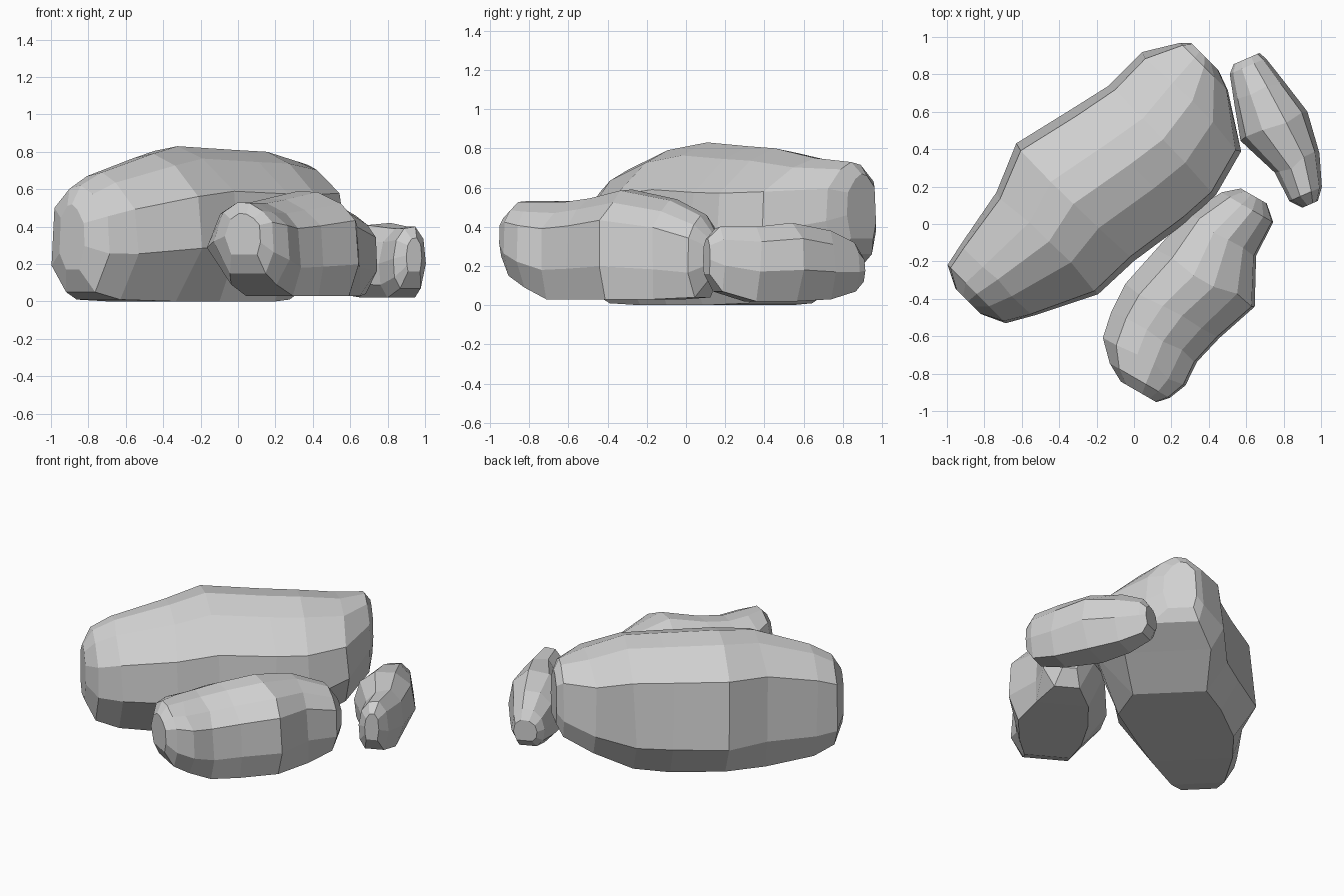
import bpy, bmesh, math, random
from mathutils import Vector

random.seed(4)
default = bpy.data.objects.get("Cube")
if default:
    bpy.data.objects.remove(default, do_unlink=True)

# One plain stone colour
stone = bpy.data.materials.new("grey_stone")
stone.use_nodes = True
stone_colour = (0.63, 0.63, 0.63, 1)
stone.diffuse_color = stone_colour
stone.node_tree.nodes["Principled BSDF"].inputs["Base Color"].default_value = stone_colour


def boulder(name, heading, profile, stations, chip):
    """Loft a cross-section along a heading. The profile runs over the top from
    the right side to the left as across (-1 to 1) and height (0 to 1). Each
    station gives distance along, left edge, right edge, bottom height,
    top height, and the left and right edges of the underside."""
    along = Vector((math.cos(heading), math.sin(heading), 0))
    across = Vector((along.y, -along.x, 0))
    bm = bmesh.new()
    rings = []
    for index, station in enumerate(stations):
        distance, left, right, bottom, top, base_left, base_right = station
        middle, half = (left + right) / 2, (right - left) / 2
        inner = 1 < index < len(stations) - 2
        outline = [(base_left, 0), (base_right, 0)]
        outline += [(middle + u * half, v) for u, v in profile]
        ring = []
        for side, v in outline:
            # Chip the upper corners a little so that the facets are uneven
            slide = random.uniform(-chip, chip) if inner and v > .5 else 0
            point = along * (distance + slide) + across * side
            point.z = bottom + v * (top - bottom)
            ring.append(bm.verts.new(point))
        rings.append(ring)
    count = len(rings[0])
    for near, far in zip(rings, rings[1:]):
        for i in range(count):
            j = (i + 1) % count
            bm.faces.new((near[i], near[j], far[j], far[i]))
    bm.faces.new(rings[0])
    bm.faces.new(rings[-1])
    bmesh.ops.recalc_face_normals(bm, faces=bm.faces)
    mesh = bpy.data.meshes.new(name)
    bm.to_mesh(mesh)
    bm.free()
    mesh.materials.append(stone)
    rock = bpy.data.objects.new(name, mesh)
    bpy.context.collection.objects.link(rock)


# Long boulder: steep walls, broad shoulders, undercut back end
large_profile = [(1, .36), (.93, .71), (.42, .92), (0, 1),
                 (-.38, .97), (-.9, .79), (-1, .25)]
boulder("large_boulder", math.radians(45), large_profile, [
    (-.92, -.43, -.24, .17, .52, -.38, -.28),
    (-.86, -.55, -.11, .05, .62, -.44, -.22),
    (-.72, -.58, -.03, .01, .69, -.5, -.17),
    (-.4, -.64, .13, 0, .79, -.58, -.07),
    (-.14, -.75, .14, 0, .83, -.61, 0),
    (.2, -.67, .19, 0, .81, -.56, .08),
    (.42, -.62, .2, .01, .8, -.49, -.03),
    (.68, -.62, .13, .16, .75, -.54, 0),
    (.86, -.51, -.15, .26, .73, -.48, -.18),
    (.9, -.47, -.26, .34, .67, -.45, -.29)], .02)

# Middle boulder: steep right wall, undercut left side and front end
medium_profile = [(1, .3), (.95, .72), (.62, .88), (.2, .99),
                  (-.2, 1), (-.68, .86), (-1, .45)]
boulder("medium_boulder", math.radians(60), medium_profile, [
    (-.765, .36, .58, .25, .47, .4, .56),
    (-.71, .26, .63, .15, .53, .36, .58),
    (-.61, .16, .67, .09, .53, .31, .59),
    (-.47, .13, .66, .03, .53, .32, .61),
    (-.3, .12, .7, .03, .55, .28, .67),
    (-.06, .17, .78, .03, .59, .28, .72),
    (.18, .22, .65, .03, .54, .32, .65),
    (.38, .32, .64, .04, .46, .41, .57),
    (.45, .4, .56, .14, .36, .44, .53)], .02)

# Small stone, with blunt ends
small_profile = [(.93, .18), (1, .48), (.82, .78), (.33, .97),
                 (-.35, 1), (-.85, .8), (-1, .4)]
boulder("small_stone", math.atan2(-.917, .4), small_profile, [
    (-.57, -.98, -.83, .12, .26, -.96, -.86),
    (-.53, -1, -.79, .07, .32, -.95, -.84),
    (-.38, -1.04, -.75, .03, .38, -.98, -.82),
    (-.18, -1.09, -.7, .02, .42, -1, -.8),
    (.05, -1.06, -.8, .02, .4, -1.01, -.85),
    (.22, -1, -.81, .07, .4, -.97, -.85),
    (.28, -.95, -.86, .16, .34, -.94, -.87)], .02)
